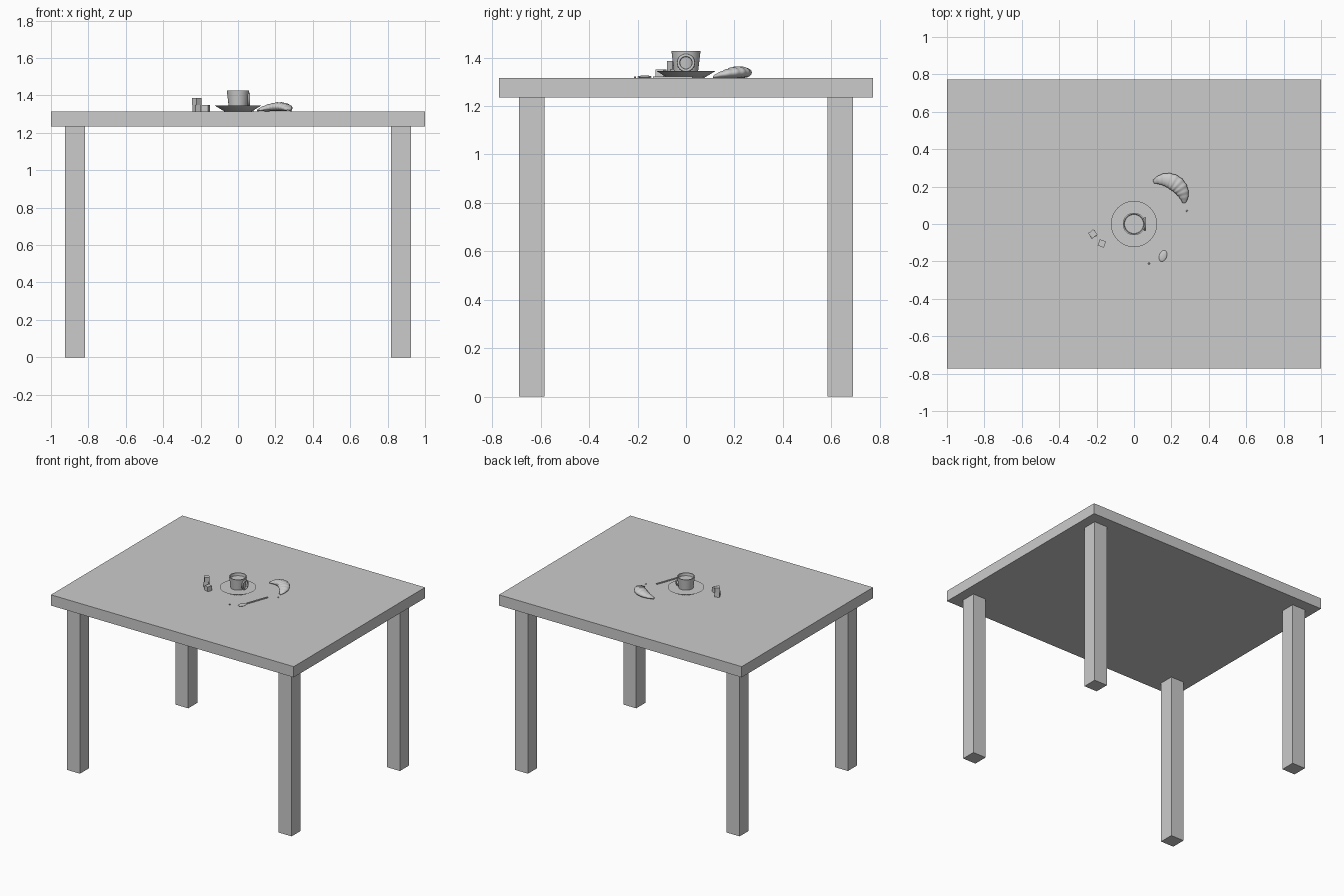
import bpy, bmesh, math
from mathutils import Matrix, Vector

if "Cube" in bpy.data.objects:
    bpy.data.objects.remove(bpy.data.objects["Cube"])

TOP = 1.315  # height of table surface


def finish(name, bm, smooth=True):
    bmesh.ops.recalc_face_normals(bm, faces=bm.faces)
    me = bpy.data.meshes.new(name)
    bm.to_mesh(me)
    bm.free()
    ob = bpy.data.objects.new(name, me)
    bpy.context.collection.objects.link(ob)
    if smooth:
        bpy.ops.object.select_all(action='DESELECT')
        ob.select_set(True)
        bpy.context.view_layer.objects.active = ob
        bpy.ops.object.shade_smooth_by_angle(angle=math.radians(35))
    return ob


def box(name, center, size, angle=0):
    bm = bmesh.new()
    mat = (Matrix.Translation(center) @ Matrix.Rotation(math.radians(angle), 4, 'Z')
           @ Matrix.Diagonal((*size, 1)))
    bmesh.ops.create_cube(bm, size=1, matrix=mat)
    return finish(name, bm, False)


def tube(name, rings):
    """Skin a list of point rings and cap both ends."""
    bm = bmesh.new()
    loops = [[bm.verts.new(p) for p in r] for r in rings]
    n = len(loops[0])
    for a, b in zip(loops, loops[1:]):
        for i in range(n):
            j = (i + 1) % n
            bm.faces.new((a[i], a[j], b[j], b[i]))
    bm.faces.new(loops[0])
    bm.faces.new(loops[-1])
    return finish(name, bm)


def lathe(name, profile, n=48):
    return tube(name, [[(r * math.cos(2 * math.pi * i / n), r * math.sin(2 * math.pi * i / n), z)
                        for i in range(n)] for r, z in profile])


def blob(name, center, radii, angle=0, seg=24):
    bm = bmesh.new()
    mat = (Matrix.Translation(center) @ Matrix.Rotation(math.radians(angle), 4, 'Z')
           @ Matrix.Diagonal((*radii, 1)))
    bmesh.ops.create_uvsphere(bm, u_segments=seg, v_segments=seg // 2, radius=1, matrix=mat)
    return finish(name, bm)


# Table
box("tabletop", (0, 0, 1.275), (2, 1.545, 0.08))
for sx, side in ((-1, "left"), (1, "right")):
    for sy, end in ((-1, "front"), (1, "back")):
        box(f"{end}_{side}_leg", (sx * 0.872, sy * 0.637, 0.6175), (0.107, 0.107, 1.235))

# Saucer and cup with coffee
lathe("saucer", [(0.073, TOP), (0.123, 1.345)])
lathe("cup", [(0.050, 1.343), (0.060, 1.426), (0.053, 1.426), (0.045, 1.352)])
lathe("coffee", [(0.050, 1.398), (0.051, 1.406)])

# Ring handle lying against the right side of the cup
rings = []
bm = bmesh.new()
N, M = 32, 12
grid = []
for i in range(N):
    a = 2 * math.pi * i / N
    row = []
    for k in range(M):
        b = 2 * math.pi * k / M
        r = 0.031 + 0.006 * math.cos(b)
        row.append(bm.verts.new((0.058 + 0.006 * math.sin(b), r * math.cos(a), 1.378 + r * math.sin(a))))
    grid.append(row)
for i in range(N):
    for k in range(M):
        bm.faces.new((grid[i][k], grid[(i + 1) % N][k],
                      grid[(i + 1) % N][(k + 1) % M], grid[i][(k + 1) % M]))
finish("cup_handle", bm)

# Sugar cubes
S = 0.035
box("sugar_cube_left", (-0.220, -0.055, TOP + S / 2), (S, S, S), 25)
box("sugar_cube_right", (-0.172, -0.104, TOP + S / 2), (S, S, S), -20)
box("sugar_cube_upper", (-0.220, -0.053, TOP + S * 1.5), (S, S, S), 40)

# Croissant: ridged crescent with tapered ends
rings = []
steps = 56
for i in range(steps + 1):
    t = i / steps
    ang = math.radians(118 - 125 * t)
    w = 0.007 + 0.035 * math.sin(math.pi * t) ** 0.8
    w *= 1 + 0.03 * math.cos(t * 2 * math.pi * 9)
    h = w * 0.56
    c = Vector((0.157, 0.126, TOP + 0.001 + h))
    out = Vector((math.cos(ang), math.sin(ang), 0))
    rings.append([c + out * (0.111 + w * math.cos(b)) + Vector((0, 0, h * math.sin(b)))
                  for b in (2 * math.pi * k / 20 for k in range(20))])
tube("croissant", rings)

# Spoon
blob("spoon_bowl", (0.155, -0.171, TOP + 0.005), (0.031, 0.020, 0.006), 70)
box("spoon_handle", (0.195, -0.053, TOP + 0.004), (0.172, 0.011, 0.006), 70)

# Crumbs
for i, (x, y) in enumerate(((0.283, 0.07), (0.08, -0.211), (0.107, 0.237))):
    blob(f"crumb_{i + 1}", (x, y, TOP + 0.003), (0.005, 0.005, 0.004), 0, 8)
